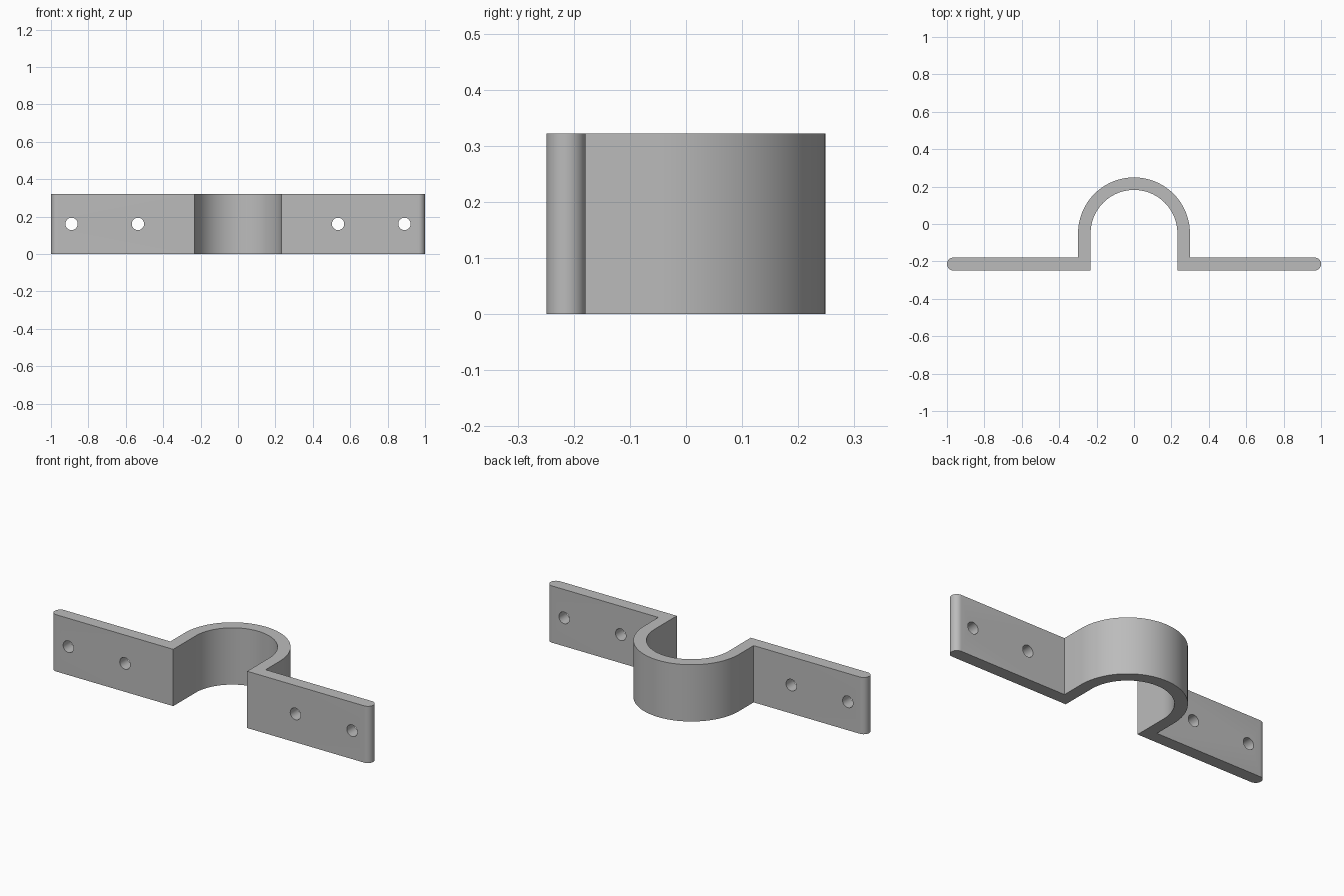
import bpy, bmesh, math
from mathutils import Matrix

if "Cube" in bpy.data.objects:
    bpy.data.objects.remove(bpy.data.objects["Cube"])

HEIGHT = 0.322
Y_FRONT, Y_BACK = -0.249, -0.179      # flange faces
R_OUT, R_IN, Y_ARC = 0.299, 0.232, -0.05
HOLES = (0.535, 0.89)
HOLE_R = 0.033

steel = bpy.data.materials.new("grey steel")
steel.diffuse_color = (0.5, 0.5, 0.5, 1)
steel.use_nodes = True
steel.node_tree.nodes["Principled BSDF"].inputs["Base Color"].default_value = steel.diffuse_color


def arc(cx, cy, r, a0, a1, n):
    """Points along an arc, angles in degrees."""
    return [(cx + r * math.cos(math.radians(a0 + (a1 - a0) * i / n)),
             cy + r * math.sin(math.radians(a0 + (a1 - a0) * i / n)))
            for i in range(n + 1)]


def make_object(name, bm):
    mesh = bpy.data.meshes.new(name)
    bmesh.ops.recalc_face_normals(bm, faces=bm.faces)
    bm.to_mesh(mesh)
    bm.free()
    mesh.materials.append(steel)
    obj = bpy.data.objects.new(name, mesh)
    bpy.context.collection.objects.link(obj)
    return obj


# Strap outline: rounded flange ends, sharp bends and a half-round saddle
end_r = (Y_BACK - Y_FRONT) / 2
end_y = (Y_BACK + Y_FRONT) / 2
outline = [(R_IN, Y_FRONT)]
outline += arc(1 - end_r, end_y, end_r, -90, 90, 16)
outline += [(R_OUT, Y_BACK)]
outline += arc(0, Y_ARC, R_OUT, 0, 180, 64)
outline += [(-R_OUT, Y_BACK)]
outline += arc(-1 + end_r, end_y, end_r, 90, 270, 16)
outline += [(-R_IN, Y_FRONT)]
outline += arc(0, Y_ARC, R_IN, 180, 0, 64)

bm = bmesh.new()
base = bm.faces.new([bm.verts.new((x, y, 0)) for x, y in outline])
top = bmesh.ops.extrude_face_region(bm, geom=[base], use_keep_orig=True)
bmesh.ops.translate(bm, vec=(0, 0, HEIGHT),
                    verts=[v for v in top["geom"] if isinstance(v, bmesh.types.BMVert)])
strap = make_object("pipe_strap", bm)

# Screw holes through both flanges
bm = bmesh.new()
for x in [s * h for s in (-1, 1) for h in HOLES]:
    place = Matrix.Translation((x, end_y, HEIGHT / 2)) @ Matrix.Rotation(math.pi / 2, 4, 'X')
    bmesh.ops.create_cone(bm, cap_ends=True, segments=32, radius1=HOLE_R,
                          radius2=HOLE_R, depth=0.2, matrix=place)
cutter = make_object("hole_cutter", bm)
cutter.hide_render = True

cut = strap.modifiers.new("screw_holes", 'BOOLEAN')
cut.operation = 'DIFFERENCE'
cut.solver = 'EXACT'
cut.object = cutter

bpy.ops.object.select_all(action='DESELECT')
strap.select_set(True)
bpy.context.view_layer.objects.active = strap
bpy.ops.object.modifier_apply(modifier=cut.name)
bpy.data.objects.remove(cutter)
bpy.ops.object.shade_smooth_by_angle(angle=math.radians(30))
